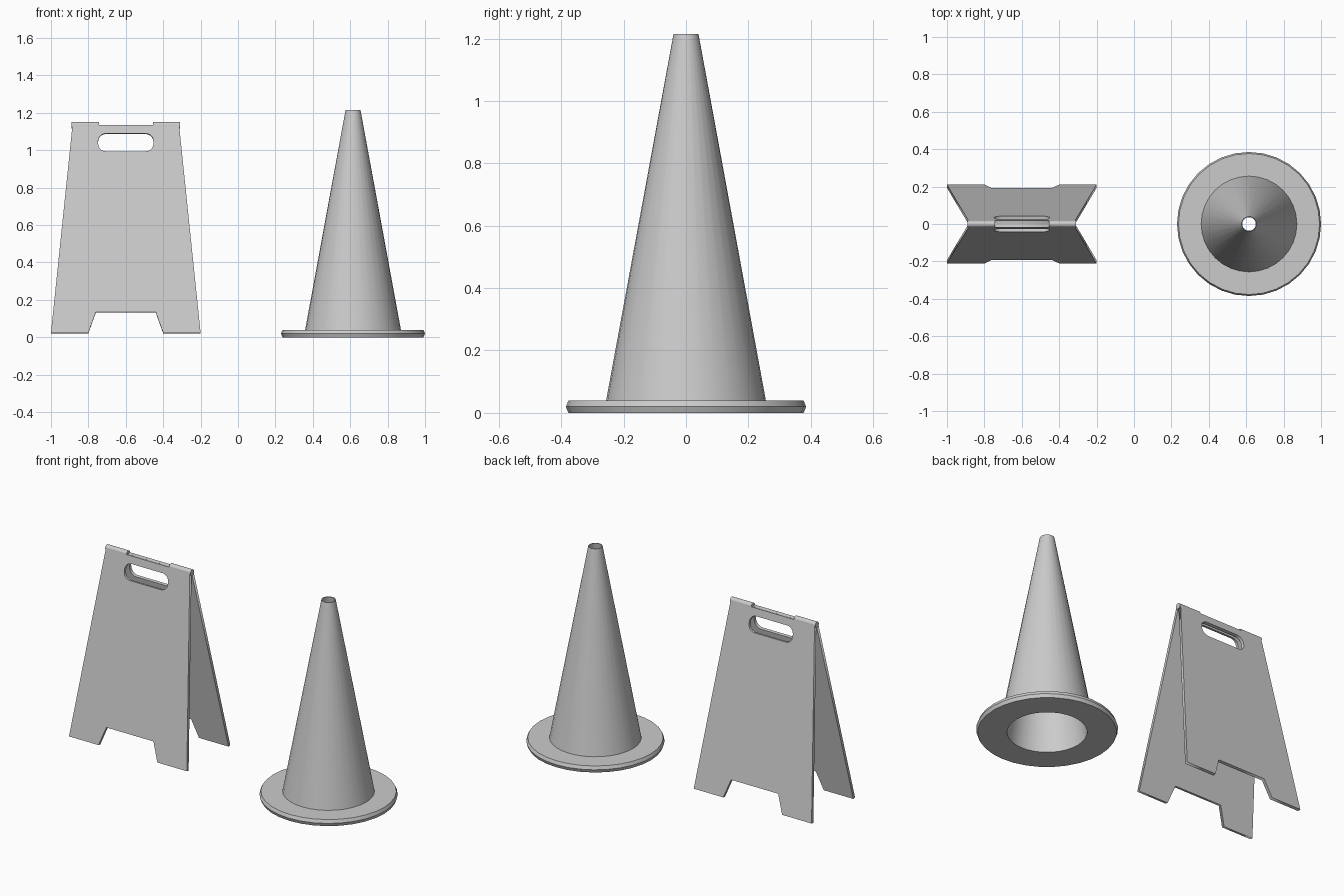
import bpy, bmesh, math

if "Cube" in bpy.data.objects:
    bpy.data.objects.remove(bpy.data.objects["Cube"])

SIGN_X, CONE_X = -0.6, 0.615


def smooth(obj, angle=30):
    bpy.ops.object.select_all(action='DESELECT')
    obj.select_set(True)
    bpy.context.view_layer.objects.active = obj
    bpy.ops.object.shade_smooth_by_angle(angle=math.radians(angle))


def lathe(name, profile, x, sides=32):
    """Revolve a closed (radius, z) profile around the vertical axis."""
    bm = bmesh.new()
    rings = []
    for i in range(sides):
        a = 2 * math.pi * i / sides
        rings.append([bm.verts.new((r * math.cos(a), r * math.sin(a), z)) for r, z in profile])
    n = len(profile)
    for i in range(sides):
        p, q = rings[i], rings[(i + 1) % sides]
        for j in range(n):
            k = (j + 1) % n
            bm.faces.new((p[j], q[j], q[k], p[k]))
    bmesh.ops.recalc_face_normals(bm, faces=bm.faces)
    mesh = bpy.data.meshes.new(name)
    bm.to_mesh(mesh)
    bm.free()
    obj = bpy.data.objects.new(name, mesh)
    bpy.context.collection.objects.link(obj)
    obj.location.x = x
    smooth(obj)
    return obj


def rounded_rect(w, y0, y1, r, steps=5):
    """Outline of a rounded rectangle centred on x = 0."""
    pts = []
    corners = [(w - r, y1 - r), (r - w, y1 - r), (r - w, y0 + r), (w - r, y0 + r)]
    for c, (cx, cy) in enumerate(corners):
        for s in range(steps + 1):
            a = math.pi / 2 * (c + s / steps)
            pts.append((cx + r * math.cos(a), cy + r * math.sin(a)))
    return pts


def plate(name, outlines, thickness):
    """Flat plate from an outer outline and hole outlines."""
    curve = bpy.data.curves.new(name, 'CURVE')
    curve.dimensions = '2D'
    curve.fill_mode = 'BOTH'
    curve.extrude = thickness / 2
    for pts in outlines:
        sp = curve.splines.new('POLY')
        sp.points.add(len(pts) - 1)
        for p, (x, y) in zip(sp.points, pts):
            p.co = (x, y, 0, 1)
        sp.use_cyclic_u = True
    obj = bpy.data.objects.new(name, curve)
    bpy.context.collection.objects.link(obj)
    bpy.ops.object.select_all(action='DESELECT')
    obj.select_set(True)
    bpy.context.view_layer.objects.active = obj
    bpy.ops.object.convert(target='MESH')
    return bpy.context.view_layer.objects.active


# Traffic cone: bevelled round foot, tapered hollow body open at both ends
lathe("traffic_cone", [(0.217, 0), (0.377, 0), (0.385, 0.02), (0.377, 0.04),
                       (0.256, 0.04), (0.04, 1.215), (0.036, 1.215), (0.217, 0.04)], CONE_X)

# Folding sign panels: tapered boards with two feet and a handle slot
half = [(0.16, 0.113), (0.2, 0), (0.4, 0), (0.285, 1.127)]
outline = half + [(-x, y) for x, y in reversed(half)]
handle = rounded_rect(0.148, 0.985, 1.082, 0.042)
tilt = math.atan2(1.11, 0.193)
for name, side in (("front_panel", -1), ("back_panel", 1)):
    panel = plate(name, [outline, handle], 0.018)
    panel.location = (SIGN_X, side * 0.202, 0.022)
    panel.rotation_euler = (tilt, 0, 0 if side < 0 else math.pi)

# Hinge barrels at both ends of the top edge
for name, side in (("left_hinge", -1), ("right_hinge", 1)):
    bpy.ops.mesh.primitive_cylinder_add(vertices=16, radius=0.018, depth=0.145,
                                        location=(SIGN_X + side * 0.217, 0, 1.133),
                                        rotation=(0, math.pi / 2, 0))
    hinge = bpy.context.object
    hinge.name = name
    smooth(hinge)
